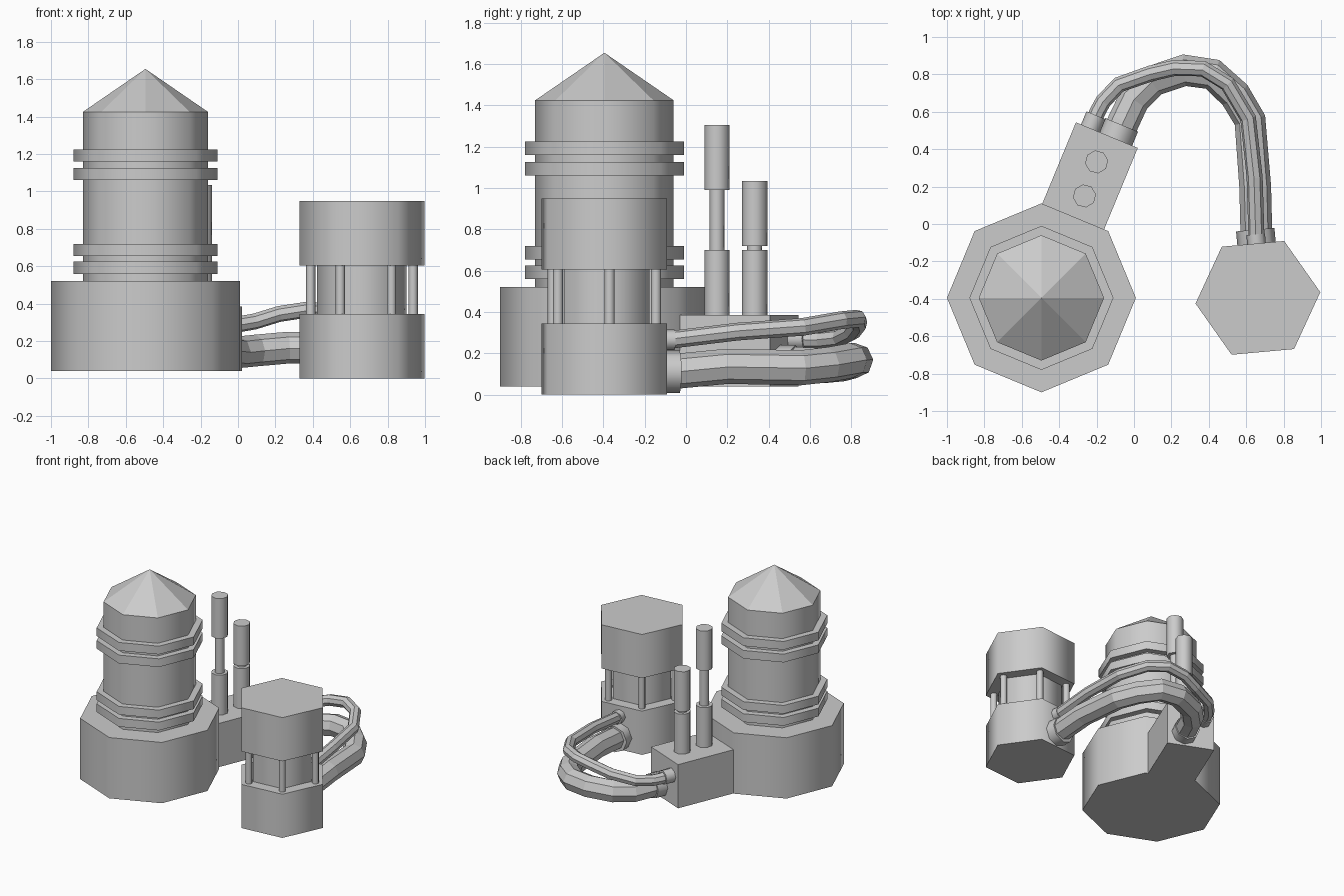
import bpy
from math import atan2, cos, sin, radians
from mathutils import Vector

cube = bpy.data.objects.get("Cube")
if cube:
    bpy.data.objects.remove(cube, do_unlink=True)

grey = bpy.data.materials.new("plain grey")
grey.use_nodes = True
colour = (0.6, 0.6, 0.6, 1)
grey.diffuse_color = colour
grey.node_tree.nodes["Principled BSDF"].inputs["Base Color"].default_value = colour


def finish(name, smooth=False):
    ob = bpy.context.object
    ob.name = name
    ob.data.materials.append(grey)
    if smooth:
        bpy.ops.object.shade_smooth_by_angle(angle=radians(65))
    return ob


def prism(name, centre, sides, radius, low, high, turn=0.0):
    """Upright prism with its first corner at the turn angle from +x."""
    bpy.ops.mesh.primitive_cylinder_add(
        vertices=sides, radius=radius, depth=high - low,
        location=(*centre, (low + high) / 2),
        rotation=(0, 0, turn - radians(90)))
    return finish(name, True)


def collar(name, base, heading, radius, length):
    """Short round fitting pointing level along a heading."""
    way = Vector((cos(heading), sin(heading), 0))
    mid = Vector(base) + way * (length / 2 - 0.01)
    bpy.ops.mesh.primitive_cylinder_add(
        vertices=8, radius=radius, depth=length + 0.02, location=mid,
        rotation=(0, radians(90), heading))
    return finish(name, True)


def hose(name, points, radius):
    curve = bpy.data.curves.new(name, "CURVE")
    curve.dimensions = "3D"
    curve.bevel_depth = radius
    curve.bevel_resolution = 2
    curve.use_fill_caps = True
    line = curve.splines.new("POLY")
    line.points.add(len(points) - 1)
    for p, co in zip(line.points, points):
        p.co = (*co, 1)
    line.use_smooth = False
    ob = bpy.data.objects.new(name, curve)
    bpy.context.collection.objects.link(ob)
    curve.materials.append(grey)


# Main tower: wide base, body, four bands and a pointed roof
tower = (-0.495, -0.395)
prism("tower_base", tower, 8, 0.505, 0.04, 0.52)
prism("tower_body", tower, 8, 0.335, 0.51, 1.425)
for i, low in enumerate((0.56, 0.655, 1.06, 1.16)):
    prism(f"tower_band_{i + 1}", tower, 8, 0.385, low, low + 0.065)
bpy.ops.mesh.primitive_cone_add(
    vertices=8, radius1=0.335, radius2=0, depth=0.23,
    location=(*tower, 1.54))
finish("tower_roof")

# Side block reaching out from one face of the base
heading = radians(67.5)
out = Vector((cos(heading), sin(heading), 0))
end = Vector((-0.145, 0.475, 0.2125))
bpy.ops.mesh.primitive_cube_add(
    size=1, location=end - out * 0.26, rotation=(0, 0, heading))
block = finish("side_block")
block.scale = (0.52, 0.358, 0.345)

# Two stepped stacks on the block
stacks = {
    "tall_stack": ((-0.265, 0.15), 0.70, 0.99, 1.305),
    "short_stack": ((-0.20, 0.332), 0.70, 0.72, 1.035),
}
for name, (spot, waist, shoulder, top) in stacks.items():
    turn = radians(8)
    prism(name + "_foot", spot, 8, 0.062, 0.37, waist, turn)
    prism(name + "_neck", spot, 8, 0.036, waist - 0.01, shoulder + 0.01, turn)
    prism(name + "_head", spot, 8, 0.062, shoulder, top, turn)

# Six-sided tank: two drums, a narrow core and corner posts
tank = Vector((0.6625, -0.395))
twist = radians(5.2)
prism("tank_lower_drum", tank, 6, 0.335, 0, 0.345, twist)
prism("tank_core", tank, 6, 0.24, 0.34, 0.61, twist)
prism("tank_upper_drum", tank, 6, 0.335, 0.605, 0.95, twist)
for i in range(6):
    a = twist + radians(60 * i)
    spot = tank + Vector((cos(a), sin(a))) * 0.275
    prism(f"tank_post_{i + 1}", spot, 8, 0.025, 0.34, 0.61)

# Fittings at both ends of the hoses
back = twist + radians(90)
collar("block_small_collar", (-0.232, 0.512, 0.27), heading, 0.055, 0.075)
collar("block_large_collar", (-0.097, 0.456, 0.145), heading, 0.095, 0.08)
collar("tank_small_collar", (0.655, -0.105, 0.265), back, 0.05, 0.05)
collar("tank_large_collar", (0.655, -0.105, 0.11), back, 0.103, 0.075)

# Hoses looping from the block round to the tank
hose("large_hose", [
    (-0.09, 0.47, 0.145), (-0.055, 0.55, 0.145), (0.0, 0.665, 0.14),
    (0.10, 0.765, 0.15), (0.27, 0.822, 0.165), (0.42, 0.80, 0.165),
    (0.54, 0.69, 0.145), (0.62, 0.555, 0.13), (0.648, 0.2, 0.137),
    (0.655, -0.08, 0.11)], 0.085)
hose("small_hose", [
    (-0.225, 0.53, 0.27), (-0.195, 0.60, 0.265), (-0.165, 0.655, 0.265),
    (-0.08, 0.745, 0.275), (0.09, 0.805, 0.305), (0.22, 0.835, 0.345),
    (0.37, 0.83, 0.368), (0.50, 0.75, 0.36), (0.61, 0.565, 0.328),
    (0.645, 0.25, 0.305), (0.655, -0.08, 0.265)], 0.043)
